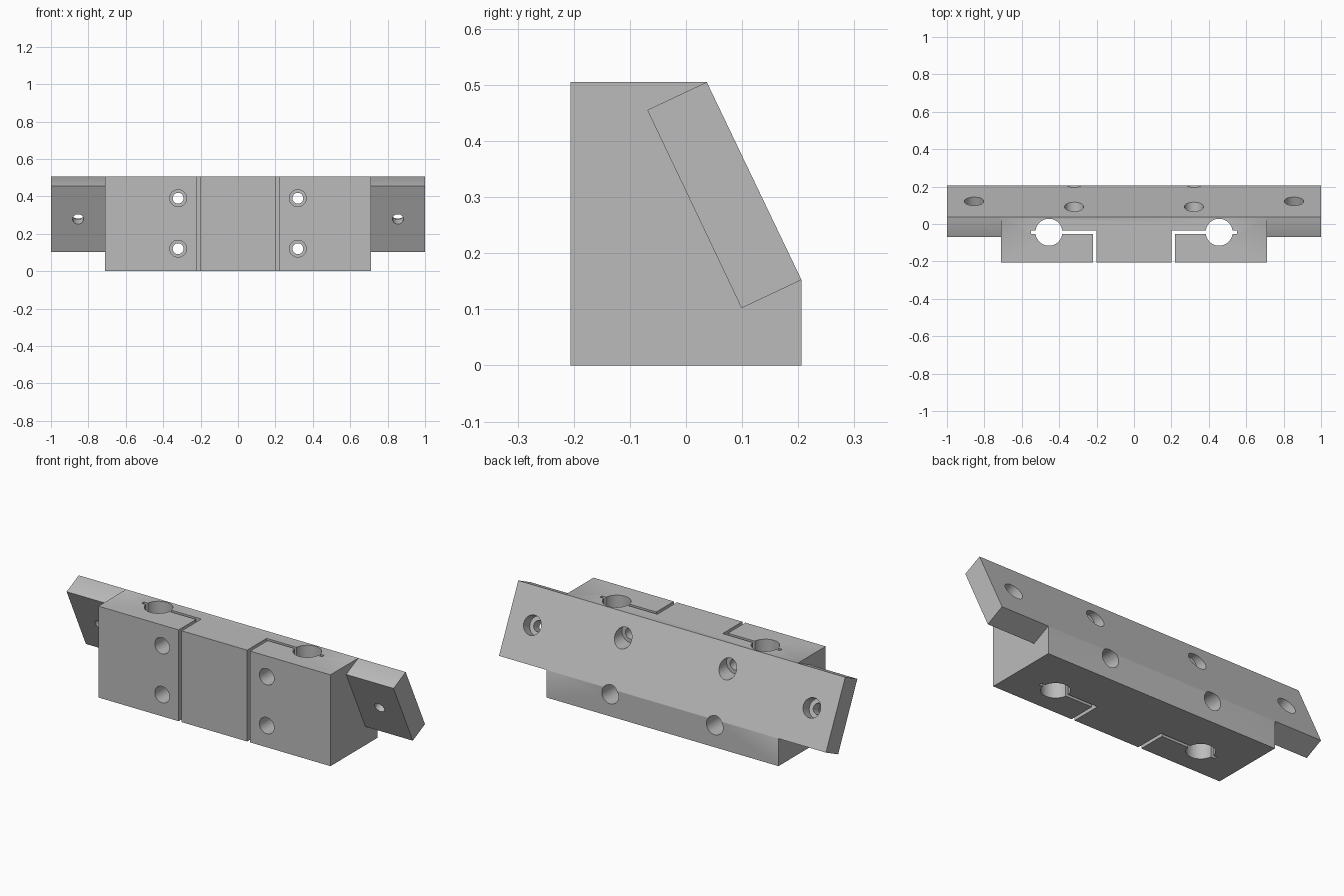
import bpy, bmesh
from mathutils import Vector

if "Cube" in bpy.data.objects:
    bpy.data.objects.remove(bpy.data.objects["Cube"], do_unlink=True)

grey = bpy.data.materials.new("machined_grey")
grey.use_nodes = True
grey.diffuse_color = (0.5, 0.5, 0.5, 1)
grey.node_tree.nodes["Principled BSDF"].inputs["Base Color"].default_value = (0.5, 0.5, 0.5, 1)


def make_object(name, bm):
    bmesh.ops.recalc_face_normals(bm, faces=bm.faces)
    mesh = bpy.data.meshes.new(name)
    bm.to_mesh(mesh)
    bm.free()
    mesh.materials.append(grey)
    obj = bpy.data.objects.new(name, mesh)
    bpy.context.collection.objects.link(obj)
    return obj


def prism(name, points, along):
    bm = bmesh.new()
    face = bm.faces.new([bm.verts.new(p) for p in points])
    result = bmesh.ops.extrude_face_region(bm, geom=[face], use_keep_orig=True)
    moved = [v for v in result["geom"] if isinstance(v, bmesh.types.BMVert)]
    bmesh.ops.translate(bm, verts=moved, vec=along)
    return make_object(name, bm)


def rod(name, start, end, radius):
    start, end = Vector(start), Vector(end)
    axis = end - start
    bm = bmesh.new()
    bmesh.ops.create_cone(bm, cap_ends=True, segments=48, radius1=radius,
                          radius2=radius, depth=axis.length)
    bmesh.ops.rotate(bm, verts=bm.verts, matrix=axis.to_track_quat("Z", "Y").to_matrix())
    bmesh.ops.translate(bm, verts=bm.verts, vec=(start + end) / 2)
    return make_object(name, bm)


def cut(target, cutter):
    mod = target.modifiers.new("cut", "BOOLEAN")
    mod.operation = "DIFFERENCE"
    mod.solver = "EXACT"
    mod.object = cutter
    bpy.context.view_layer.objects.active = target
    bpy.ops.object.modifier_apply(modifier=mod.name)
    bpy.data.objects.remove(cutter, do_unlink=True)


# Full-width bar with the sloped back
profile = [(-.206, 0), (.206, 0), (.206, .152), (.037, .505), (-.206, .505)]
bracket = prism("clamp_bracket", [(-1, y, z) for y, z in profile], (2, 0, 0))

# Region removed at each end, leaving the sloped mounting plate
waste = [(.143, .555), (-.069, .455), (.099, .102), (.311, .202),
         (.4, -.1), (-.4, -.1), (-.4, .7), (.143, .7)]
# Clamping slit that runs from the front face past the bore
slit = [(.2, -.3), (.219, -.3), (.219, -.053), (.551, -.053), (.551, -.035), (.2, -.035)]

slope_normal = Vector((0, .353, .169)).normalized()
thickness = .117

for side in (-1, 1):
    cut(bracket, prism("end_waste", [(side * .71, y, z) for y, z in waste], (side * .5, 0, 0)))

    # Vertical shaft bore and slit
    cut(bracket, prism("slit", [(side * x, y, -.1) for x, y in slit], (0, 0, .8)))
    cut(bracket, rod("bore", (side * .455, -.044, -.1), (side * .455, -.044, .7), .072))

    # Clamp screw holes, counterbored at both faces
    for z in (.12, .39):
        x = side * .32
        cut(bracket, rod("screw_hole", (x, -.4, z), (x, .4, z), .029))
        cut(bracket, rod("front_counterbore", (x, -.4, z), (x, -.106, z), .045))
        cut(bracket, rod("back_counterbore", (x, .03, z), (x, .4, z), .051))

    # Mounting holes square to the sloped plate
    centre = Vector((side * .855, .121, .3285))
    cut(bracket, rod("mount_hole", centre - slope_normal * (thickness + .1),
                     centre + slope_normal * .1, .029))
    cut(bracket, rod("mount_counterbore", centre - slope_normal * .06,
                     centre + slope_normal * .1, .052))

bpy.ops.object.select_all(action="DESELECT")
bracket.select_set(True)
bpy.context.view_layer.objects.active = bracket
bpy.ops.object.shade_smooth_by_angle()
